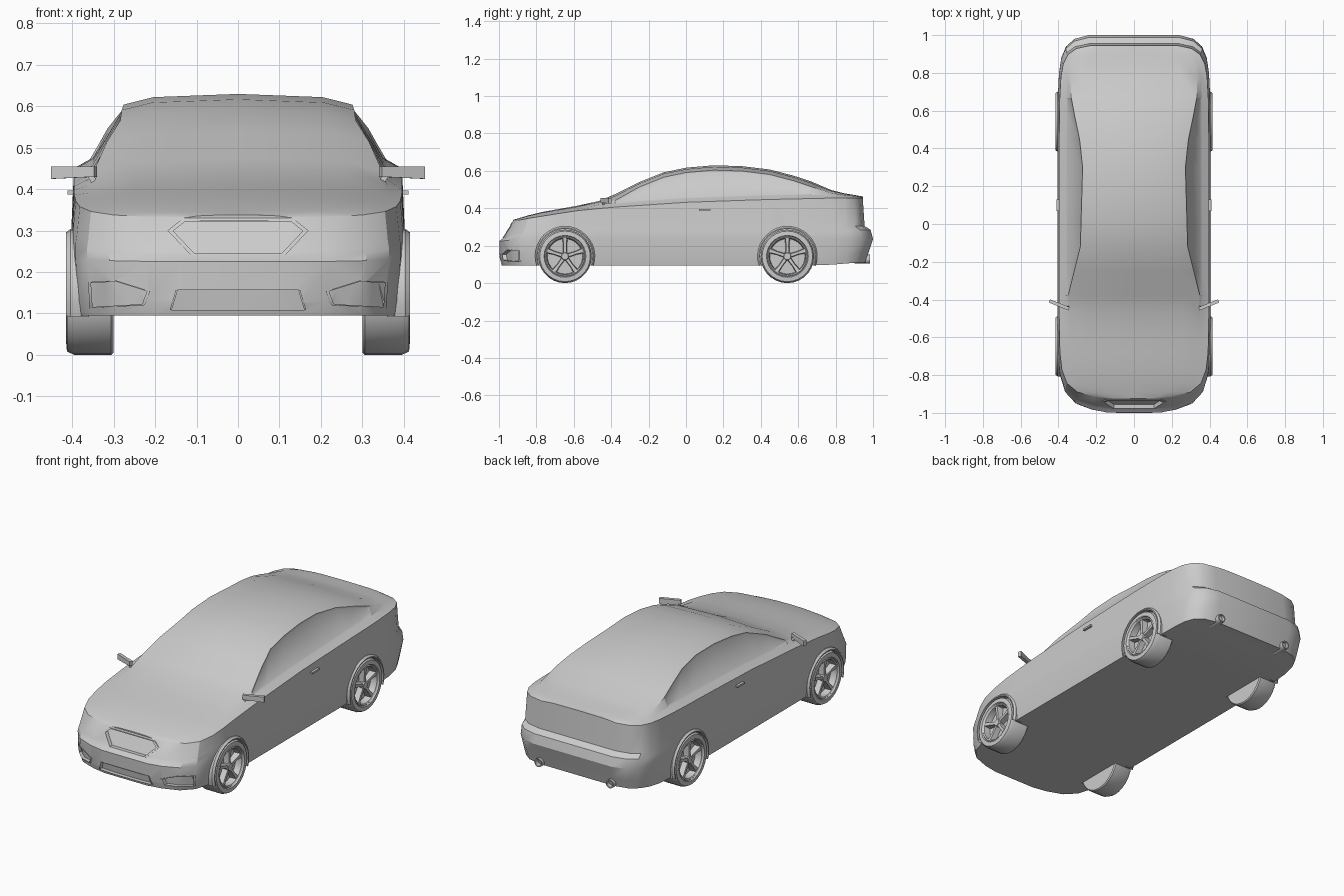
import bpy, bmesh, math
from mathutils import Vector, Matrix
from mathutils.bvhtree import BVHTree

if "Cube" in bpy.data.objects:
    bpy.data.objects.remove(bpy.data.objects["Cube"])


def lerp(table, t):
    """Piecewise linear lookup in [(t, value), ...]."""
    if t <= table[0][0]:
        return table[0][1]
    for (a, va), (b, vb) in zip(table, table[1:]):
        if t <= b:
            return va + (vb - va) * (t - a) / (b - a)
    return table[-1][1]


def make(name, bm, smooth=True):
    bmesh.ops.remove_doubles(bm, verts=bm.verts, dist=1e-5)
    bmesh.ops.recalc_face_normals(bm, faces=bm.faces)
    me = bpy.data.meshes.new(name)
    bm.to_mesh(me)
    bm.free()
    ob = bpy.data.objects.new(name, me)
    bpy.context.collection.objects.link(ob)
    if smooth:
        smooth_by_angle(ob)
    return ob


def smooth_by_angle(ob):
    bpy.ops.object.select_all(action='DESELECT')
    ob.select_set(True)
    bpy.context.view_layer.objects.active = ob
    bpy.ops.object.shade_smooth_by_angle(angle=math.radians(28))


def skin(bm, rings, closed=True):
    """Quads between successive rings of points."""
    vs = [[bm.verts.new(p) for p in r] for r in rings]
    n = len(vs[0])
    for a, b in zip(vs, vs[1:]):
        for j in range(n if closed else n - 1):
            k = (j + 1) % n
            bm.faces.new((a[j], a[k], b[k], b[j]))
    return vs


def lathe(bm, profile, y, z, side, seg=28, a0=0, a1=360):
    """Spin (radius, x) points about the x axis through (y, z)."""
    rings = []
    for i in range(seg + 1):
        a = math.radians(a0 + (a1 - a0) * i / seg)
        rings.append([(side * x, y + r * math.cos(a), z + r * math.sin(a)) for r, x in profile])
    skin(bm, rings, closed=False)


def box(bm, centre, size, rot=None):
    m = Matrix.Translation(centre) @ (rot or Matrix()) @ Matrix.Diagonal((*size, 1))
    bmesh.ops.create_cube(bm, size=1, matrix=m)


# Body: loft of sections along the length, ends bent per level
WIDTH = [(-1, .14), (-.985, .22), (-.95, .31), (-.89, .365), (-.8, .392), (-.7, .402),
         (-.6, .405), (-.47, .406), (-.38, .406), (-.25, .406), (-.12, .406), (0, .406),
         (.15, .406), (.3, .406), (.45, .406), (.58, .405), (.68, .403), (.8, .397),
         (.88, .385), (.94, .36), (.98, .315), (1, .24)]
# z front, z middle, z rear, y front, y rear, inset of width
LEVELS = [(.095, .095, .11, -.985, .96, .012), (.13, .13, .16, -.995, .975, .006),
          (.225, .235, .235, -.998, 1.0, 0), (.24, .27, .285, -.978, .987, 0),
          (.25, .29, .305, -.97, .955, .003)]
BELT = [(-.93, .33), (-.85, .345), (-.6, .385), (-.4, .405), (0, .432), (.4, .446), (.8, .455)]
TOP = [(-.925, .338), (-.8, .375), (-.6, .41), (-.47, .437), (-.38, .475), (-.25, .54),
       (-.12, .592), (0, .617), (.15, .63), (.3, .625), (.45, .607), (.58, .573),
       (.68, .54), (.8, .487), (.88, .475), (.945, .463)]
DROP = [(-.92, .004), (-.8, .012), (-.47, .018), (-.38, .034), (-.25, .026), (.3, .026),
        (.68, .028), (.8, .012), (.94, .004)]
EDGE = [(-.93, .78), (-.47, .84), (-.38, .86), (-.25, .78), (-.12, .70), (.3, .67),
        (.45, .71), (.58, .78), (.68, .83), (.8, .85), (.94, .8)]


def bend(u, yf, yr):
    return u + u ** 4 * ((yf + 1) if u < 0 else (yr - 1))


def section(u, w):
    half = []
    for zf, zm, zr, yf, yr, dw in LEVELS:
        z = lerp([(-1, zf), (-.8, zm), (.75, zm), (.95, zr)], u)
        half.append((w - dw, bend(u, yf, yr), z))
    y = bend(u, -.925, .945)
    belt, top, drop = lerp(BELT, y), lerp(TOP, y), lerp(DROP, y)
    xs, xe = w - .01, w * lerp(EDGE, y)
    rise = min(.02, .5 * (top - drop - belt))
    half += [(xs, y, belt), (xs * .91, y, belt + rise), (xe, y, top - drop),
             (xe * .74, y, top - drop * .3)]
    return half + [(0, y, top)] + [(-x, yy, z) for x, yy, z in reversed(half)]


bm = bmesh.new()
grid = skin(bm, [section(u, w) for u, w in WIDTH])
n = len(grid[0])
for end in (grid[0], grid[-1]):
    for k in range(n // 2):
        quad = [end[k], end[k + 1], end[n - 2 - k], end[n - 1 - k]]
        bm.faces.new(list(dict.fromkeys(quad)))
bmesh.ops.recalc_face_normals(bm, faces=bm.faces)
# Side windows, slightly sunk
stations = [u for u, w in WIDTH]
i0, i1 = stations.index(-.38), stations.index(.68)
for k in (6, n - 8):
    glass = []
    for i in range(i0, i1):
        ring = {grid[i][k], grid[i][k + 1], grid[i + 1][k], grid[i + 1][k + 1]}
        glass += [f for f in grid[i][k].link_faces if set(f.verts) == ring]
    bmesh.ops.inset_region(bm, faces=glass, thickness=.01, depth=-.005, use_even_offset=True)
surface = BVHTree.FromBMesh(bm)
body = make("car_body", bm, smooth=False)


def skin_y(x, z, back=False):
    d = -1 if back else 1
    hit = surface.ray_cast(Vector((x, -2 * d, z)), Vector((0, d, 0)))[0]
    return hit.y if hit else -.9 * d


def outline(corners, scale=1, steps=4):
    """Resampled (x, z) polygon, optionally scaled about its middle."""
    cx = sum(p[0] for p in corners) / len(corners)
    cz = sum(p[1] for p in corners) / len(corners)
    pts = []
    for a, b in zip(corners, corners[1:] + corners[:1]):
        for s in range(steps):
            t = s / steps
            x, z = a[0] + (b[0] - a[0]) * t, a[1] + (b[1] - a[1]) * t
            pts.append((cx + (x - cx) * scale, cz + (z - cz) * scale))
    return pts


def carve(cutter):
    cutter.hide_render = True
    mod = body.modifiers.new("cut", 'BOOLEAN')
    mod.operation, mod.solver, mod.object = 'DIFFERENCE', 'EXACT', cutter
    bpy.context.view_layer.objects.active = body
    bpy.ops.object.modifier_apply(modifier=mod.name)
    bpy.data.objects.remove(cutter)


# Grille and bumper openings: recess plus raised frame
grille = [(-.14, .324), (.14, .324), (.17, .30), (.115, .242), (-.115, .242), (-.17, .30)]
lower = [(-.15, .157), (.15, .157), (.165, .108), (-.165, .108)]
corner = [(.212, .154), (.295, .18), (.362, .176), (.358, .112), (.225, .12)]
openings = [("grille_frame", grille, .92), ("lower_intake_frame", lower, .97),
            ("right_intake_frame", corner, .90),
            ("left_intake_frame", [(-x, z) for x, z in corner], .90)]
for name, shape, inner in openings:
    outer_pts, inner_pts = outline(shape), outline(shape, inner)
    bm = bmesh.new()
    vs = skin(bm, [[(x, -1.2, z) for x, z in inner_pts],
                   [(x, skin_y(x, z) + .018, z) for x, z in inner_pts]])
    for ring in vs:
        bm.faces.new(ring)
    bmesh.ops.triangulate(bm, faces=[f for f in bm.faces if len(f.verts) > 4])
    carve(make(name + "_cutter", bm, smooth=False))
    bm = bmesh.new()
    lip = .004
    skin(bm, [[(x, skin_y(x, z) + .006, z) for x, z in outer_pts],
              [(x, skin_y(x, z) - lip, z) for x, z in outer_pts],
              [(x, skin_y(x, z) - lip, z) for x, z in inner_pts],
              [(x, skin_y(x, z) + .018, z) for x, z in inner_pts]])
    make(name, bm)

# Wheels, wheel wells and arches
TYRE = [(0, .30), (.138, .30), (.143, .306), (.143, .395), (.135, .413), (.112, .415),
        (.108, .409), (.104, .412), (.098, .408), (.094, .372), (0, .372)]
ARCH = [(.146, .36), (.146, .414), (.152, .415), (.16, .404), (.16, .36), (.146, .36)]
for end, y in (("front", -.647), ("rear", .542)):
    for side, label in ((1, "right"), (-1, "left")):
        bm = bmesh.new()
        lathe(bm, [(0, .297), (.148, .297), (.148, .5), (0, .5)], y, .144, side)
        carve(make("well_cutter", bm, smooth=False))
        bm = bmesh.new()
        lathe(bm, TYRE, y, .143, side)
        make(f"{end}_{label}_wheel", bm)
        bm = bmesh.new()
        lathe(bm, ARCH, y, .144, side, 20, -19, 199)
        make(f"{end}_{label}_arch", bm)
        bm = bmesh.new()
        lathe(bm, [(0, .406), (.018, .406), (.022, .40), (.022, .37)], y, .143, side, 12)
        for s in range(5):
            a = math.radians(90 + 72 * s)
            d, t = Vector((0, math.cos(a), math.sin(a))), Vector((0, -math.sin(a), math.cos(a)))
            c = Vector((0, y, .143))
            rings = []
            for r, h, xo in ((.012, .012, .402), (.06, .010, .403), (.099, .015, .407)):
                rings.append([c + d * r + t * (h * q) + Vector((side * x, 0, 0))
                              for q, x in ((-1, .371), (-.7, xo), (.7, xo), (1, .371))])
            skin(bm, rings)
        make(f"{end}_{label}_spokes", bm)
smooth_by_angle(body)

# Door mirrors, handles and exhausts
for side, label in ((1, "right"), (-1, "left")):
    rot = Matrix.Rotation(side * math.radians(22), 4, 'Z')
    bm = bmesh.new()
    box(bm, (side * .396, -.428, .44), (.112, .018, .03), rot)
    for v in bm.verts:
        if abs(v.co.x) < .38 and v.co.z < .44:
            v.co.z += .005
    box(bm, (side * .35, -.44, .422), (.014, .014, .03), Matrix.Rotation(side * .5, 4, 'Y'))
    make(f"{label}_mirror", bm)
    bm = bmesh.new()
    box(bm, (side * .404, .1, .392), (.014, .06, .01))
    make(f"{label}_door_handle", bm)
    bm = bmesh.new()
    rings = []
    for r, y in ((0, .90), (.024, .90), (.024, .985), (.018, .985), (.018, .95), (0, .95)):
        rings.append([(side * .22 + r * math.cos(i * math.pi / 8), y,
                       .128 + r * math.sin(i * math.pi / 8)) for i in range(16)])
    skin(bm, rings)
    make(f"{label}_exhaust", bm)
